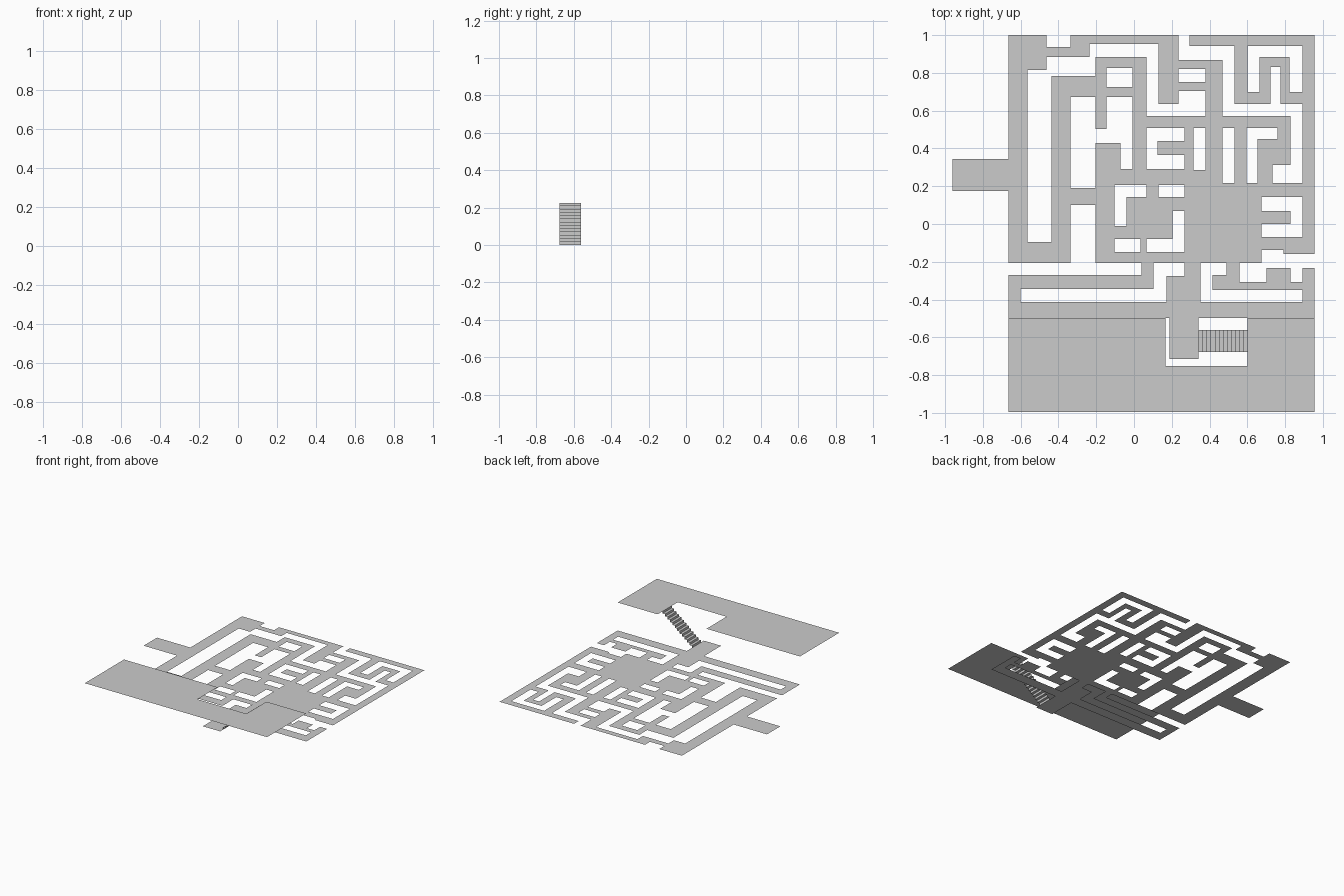
import bpy, bmesh

# Floor plan is drawn in plan units: 189 per model unit, centre at (CX, CY), v downwards
S, CX, CY = 189.0, 1134.5, 225.0
TOP = 0.225          # height of the upper floor


def px(u):
    return (u - CX) / S


def py(v):
    return (CY - v) / S


def make_object(name, bm):
    me = bpy.data.meshes.new(name)
    bm.to_mesh(me)
    bm.free()
    ob = bpy.data.objects.new(name, me)
    bpy.context.collection.objects.link(ob)
    return ob


def floor(name, solids, holes=(), z=0.0):
    """Flat sheet: union of solid rectangles minus hole rectangles (u0, v0, u1, v1)."""
    rects = list(solids) + list(holes)
    us = sorted({r[i] for r in rects for i in (0, 2)})
    vs = sorted({r[i] for r in rects for i in (1, 3)})

    def inside(u, v, group):
        return any(r[0] < u < r[2] and r[1] < v < r[3] for r in group)

    bm = bmesh.new()
    cache = {}

    def vert(u, v):
        if (u, v) not in cache:
            cache[u, v] = bm.verts.new((px(u), py(v), z))
        return cache[u, v]

    for a, b in zip(us, us[1:]):
        for c, d in zip(vs, vs[1:]):
            u, v = (a + b) / 2, (c + d) / 2
            if inside(u, v, solids) and not inside(u, v, holes):
                bm.faces.new([vert(a, d), vert(b, d), vert(b, c), vert(a, c)])
    return make_object(name, bm)


# Entrance tab on the left
floor("entrance_floor", [(953, 160, 1009, 192)])

# North-west corridors
floor("northwest_corridors", [
    (1009, 36, 1028, 264), (1028, 36, 1047, 71), (1047, 48, 1090, 58),
    (1071, 36, 1159, 45), (1071, 36, 1090, 58), (1028, 243, 1071, 264),
    (1052, 77, 1071, 264), (1071, 77, 1096, 98), (1071, 189, 1096, 206),
    (1096, 58, 1147, 98), (1096, 98, 1107, 130), (1133, 98, 1147, 170)],
    [(1107, 69, 1133, 88)])

# North corridors
floor("north_corridors", [
    (1159, 36, 1179, 105), (1179, 61, 1223, 92), (1206, 92, 1223, 117)],
    [(1179, 70, 1206, 83)])

# Corridors just north of the hall
floor("middle_corridors", [(1147, 117, 1291, 184)], [
    (1147, 129, 1185, 142), (1147, 142, 1158, 156), (1147, 156, 1185, 170),
    (1194, 129, 1206, 171), (1223, 129, 1235, 184), (1247, 129, 1278, 140),
    (1247, 140, 1258, 184), (1273, 166, 1291, 184)])

# North-east corridors
floor("northeast_corridors", [
    (1190, 36, 1235, 47), (1235, 36, 1315, 105), (1303, 105, 1315, 184)], [
    (1248, 47, 1260, 93), (1260, 47, 1290, 58), (1290, 47, 1303, 93),
    (1271, 68, 1281, 105)])

# Central hall and the passages on its west side
floor("central_hall", [
    (1096, 144, 1121, 170), (1096, 170, 1147, 184), (1096, 184, 1262, 264)], [
    (1115, 186, 1147, 198), (1115, 198, 1127, 227), (1159, 186, 1185, 198),
    (1173, 212, 1185, 240), (1147, 240, 1185, 253), (1115, 240, 1141, 253)])

# East corridors
floor("east_corridors", [(1262, 184, 1315, 251), (1284, 251, 1315, 255)], [
    (1262, 198, 1303, 212), (1291, 212, 1303, 225), (1262, 225, 1303, 238)])

# South corridors and the landing at the foot of the stairs
floor("south_corridors", [
    (1142, 264, 1154, 290), (1009, 276, 1154, 290), (1009, 276, 1021, 319),
    (1009, 303, 1315, 319), (1185, 264, 1201, 303), (1167, 277, 1201, 303),
    (1227, 264, 1240, 283), (1213, 276, 1227, 291), (1213, 283, 1315, 291),
    (1267, 269, 1291, 283), (1303, 269, 1315, 303), (1170, 319, 1199, 360)])

# Upper floor with stairwell notch
floor("upper_floor", [(1009, 319, 1315, 413)], [(1166, 319, 1248, 367)], z=TOP)

# Open staircase: 13 risers and 12 treads, rising towards +x
risers = 13
x0, x1 = px(1199), px(1248)
profile = [(x0, 0.0)]
for i in range(risers):
    x = x0 + (x1 - x0) * i / (risers - 1)
    if i:
        profile.append((x, TOP * i / risers))
    profile.append((x, TOP * (i + 1) / risers))
bm = bmesh.new()
rows = [[bm.verts.new((x, py(v), z)) for x, z in profile] for v in (353, 331)]
for i in range(len(profile) - 1):
    bm.faces.new([rows[0][i], rows[0][i + 1], rows[1][i + 1], rows[1][i]])
bmesh.ops.recalc_face_normals(bm, faces=bm.faces[:])
bm.normal_update()
if sum(f.normal.z for f in bm.faces) < 0:
    bmesh.ops.reverse_faces(bm, faces=bm.faces[:])
make_object("stairs", bm)
